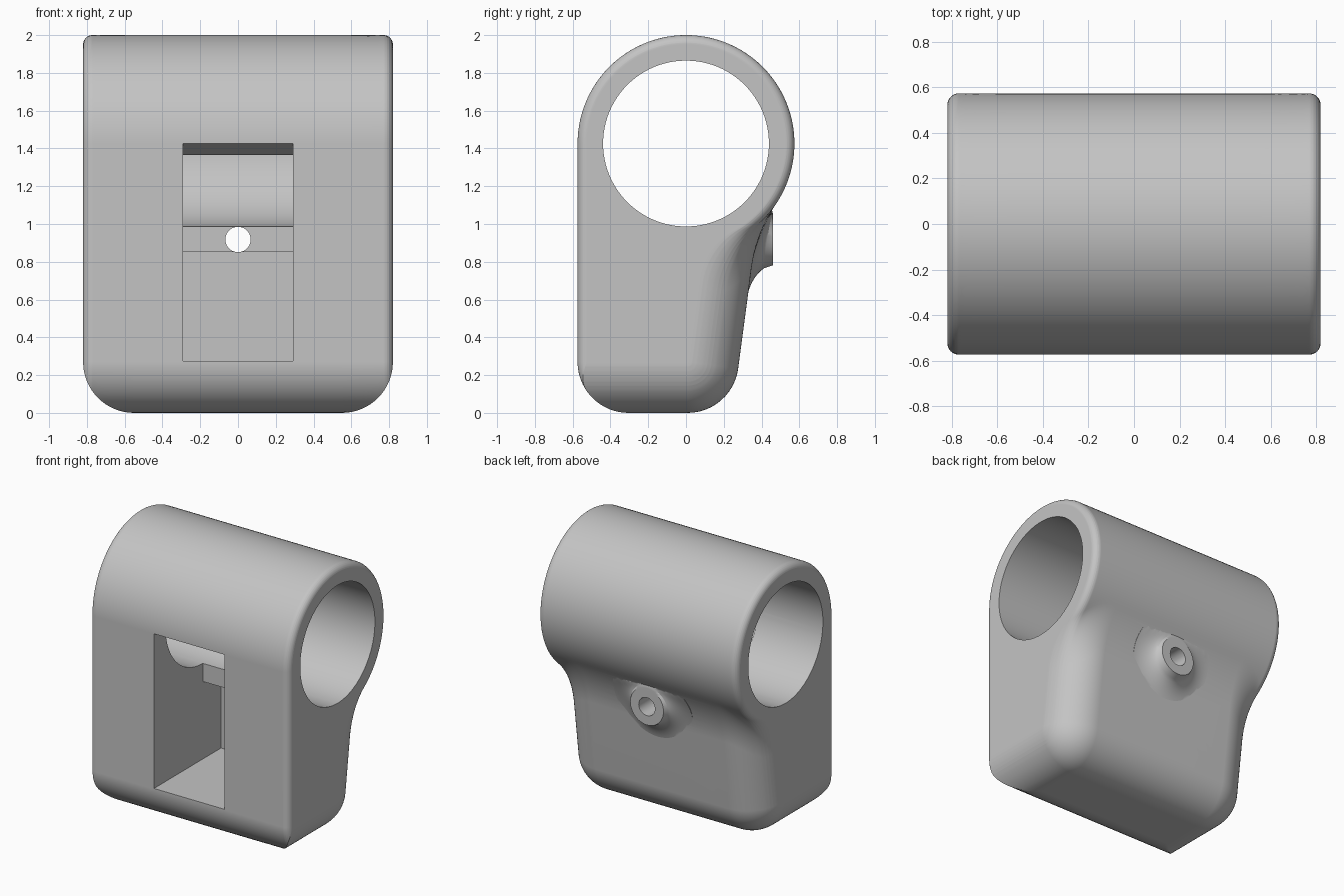
import bpy, bmesh
from math import sin, cos, atan, acos, sqrt, pi

if "Cube" in bpy.data.objects:
    bpy.data.objects.remove(bpy.data.objects["Cube"])

HALF = 0.82              # half width
ZC, R = 1.426, 0.574     # tube axis height and radius
BIG, SMALL = 0.27, 0.05  # edge rounding radii
B0, SLOPE = 0.245, 0.133 # sloping back line y = B0 + SLOPE * z
BETA = atan(SLOPE)
HOLE_Z = 0.918

grey = bpy.data.materials.new("plain grey")
grey.use_nodes = True
grey.diffuse_color = (0.55, 0.55, 0.55, 1)
grey.node_tree.nodes["Principled BSDF"].inputs["Base Color"].default_value = (0.55, 0.55, 0.55, 1)


def lerp(a, b, n):
    return [a + (b - a) * i / n for i in range(n + 1)]


def inset(r, d):
    """How far a rounded edge of radius r draws in at distance d from the end."""
    return 0 if d >= r else r - sqrt(max(0, r * r - (r - d) ** 2))


def loft(name, rings):
    """Closed solid through matching rings of points."""
    bm = bmesh.new()
    rows = [[bm.verts.new(p) for p in ring] for ring in rings]
    n = len(rows[0])
    for a, b in zip(rows, rows[1:]):
        for i in range(n):
            j = (i + 1) % n
            bm.faces.new((a[i], a[j], b[j], b[i]))
    bm.faces.new(rows[0])
    bm.faces.new(rows[-1])
    bmesh.ops.remove_doubles(bm, verts=bm.verts, dist=0.0004)
    bmesh.ops.recalc_face_normals(bm, faces=bm.faces)
    mesh = bpy.data.meshes.new(name)
    bm.to_mesh(mesh)
    bm.free()
    mesh.materials.append(grey)
    obj = bpy.data.objects.new(name, mesh)
    bpy.context.collection.objects.link(obj)
    return obj


def side_profile(d):
    """Outline in (y, z) at distance d from the end face."""
    e, f = inset(BIG, d), inset(SMALL, d)
    r = R - f
    rho = 0.8 - 0.45 * e / BIG
    dist = (B0 + SLOPE * ZC) * cos(BETA) - e
    theta = BETA + acos((dist + rho) / (r + rho))
    pts = []
    # front bottom edge
    for a in lerp(acos(max(0, 1 - e / BIG)), pi / 2, 12):
        pts.append((BIG - R - (BIG - f) * sin(a), BIG - BIG * cos(a)))
    # tube
    for a in lerp(pi, -theta, 64):
        pts.append((r * cos(a), ZC + r * sin(a)))
    # hollow below the tube
    cy, cz = (r + rho) * cos(theta), ZC - (r + rho) * sin(theta)
    for a in lerp(pi - theta, pi - BETA, 16)[1:]:
        pts.append((cy + rho * cos(a), cz + rho * sin(a)))
    # back bottom edge
    by = B0 + SLOPE * BIG - BIG / cos(BETA)
    for a in lerp(-BETA, -pi / 2, 12):
        pts.append((by + (BIG - e) * cos(a), BIG + (BIG - e) * sin(a)))
    return pts


# body, lofted from end to end
steps = {round(r * (1 - cos(a)), 5) for r, n in ((BIG, 16), (SMALL, 8)) for a in lerp(0, pi / 2, n)}
steps = sorted(steps)
stations = [(-HALF + d, d) for d in steps] + [(HALF - d, d) for d in reversed(steps)]
body = loft("clamp_body", [[(x, y, z) for y, z in side_profile(d)] for x, d in stations])


def back_y(z):
    return min(0.455, B0 + SLOPE * z + max(0, z - 0.73) ** 2 / 1.6)


# flared screw boss on the back
rings = []
for t in [-1] + lerp(0, 1, 12):
    radius = 0.137 + 0.18 * max(0, t)
    rise = (1 - sqrt(1 - (1 - t) ** 2)) if t >= 0 else 1
    ring = []
    for i in range(48):
        a = 2 * pi * i / 48
        x, z = radius * cos(a), HOLE_Z + radius * sin(a)
        base = back_y(z) - 0.004
        ring.append((x, base + (0.46 - base) * rise, z))
    rings.append(ring)
rings = rings[1:]
rings.append([(x, 0.25, z) for x, y, z in rings[-1]])
boss = loft("screw_boss", rings)


def rod(name, radius, a, b, axis, z, n):
    """Round cutter along x or y."""
    out = []
    for s in (a, b):
        circle = [(radius * cos(2 * pi * i / n), z + radius * sin(2 * pi * i / n)) for i in range(n)]
        out.append([(s, u, v) if axis == "x" else (u, s, v) for u, v in circle])
    return loft(name, out)


# cutters: tube bore, stepped front pocket, screw hole
bore = rod("bore_cutter", 0.439, -1, 1, "x", ZC, 96)
outline = [(-0.7, 0.275), (0.215, 0.275), (0.215, 0.852), (0, 0.852),
           (0, 1.18), (-0.574, 1.426), (-0.7, 1.48)]
pocket = loft("pocket_cutter", [[(x, y, z) for y, z in outline] for x in (-0.29, 0.29)])
hole = rod("hole_cutter", 0.067, -0.1, 0.7, "y", HOLE_Z, 40)

bpy.context.view_layer.objects.active = body
for tool, op in ((boss, "UNION"), (bore, "DIFFERENCE"), (pocket, "DIFFERENCE"), (hole, "DIFFERENCE")):
    mod = body.modifiers.new(tool.name, "BOOLEAN")
    mod.object, mod.operation, mod.solver = tool, op, "EXACT"
    bpy.ops.object.modifier_apply(modifier=mod.name)
    bpy.data.objects.remove(tool)

# smooth shading with crisp cut edges
for o in bpy.context.selected_objects:
    o.select_set(False)
body.select_set(True)
bpy.ops.object.shade_smooth_by_angle(angle=0.5)
weighted = body.modifiers.new("even_shading", "WEIGHTED_NORMAL")
weighted.keep_sharp = True
